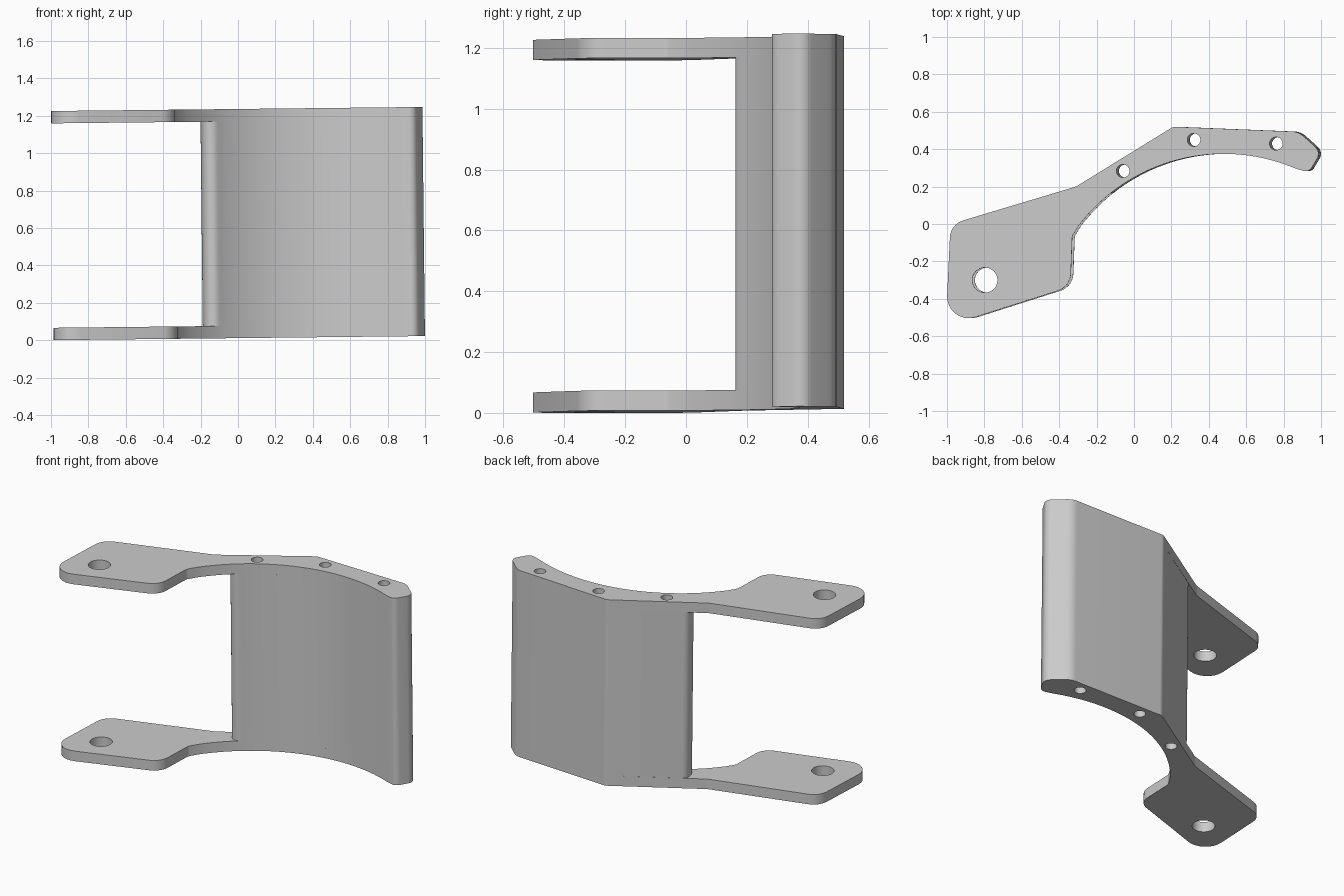
import bpy
from math import sin, cos, tan, pi
from mathutils import Vector

cube = bpy.data.objects.get("Cube")
if cube:
    bpy.data.objects.remove(cube, do_unlink=True)

HEIGHT, PLATE, TILT = 1.225, 0.066, 0.011

grey = bpy.data.materials.new("light_grey")
grey.use_nodes = True
grey.diffuse_color = (0.6, 0.6, 0.6, 1)
grey.node_tree.nodes["Principled BSDF"].inputs["Base Color"].default_value = (0.6, 0.6, 0.6, 1)


def fillet(corners, steps=8):
    """Round each (x, y, radius) corner of a closed outline."""
    points = []
    for i, (x, y, r) in enumerate(corners):
        p = Vector((x, y))
        if r == 0:
            points.append(p)
            continue
        a = (Vector(corners[i - 1][:2]) - p).normalized()
        b = (Vector(corners[(i + 1) % len(corners)][:2]) - p).normalized()
        half = a.angle(b) / 2
        centre = p + (a + b).normalized() * (r / sin(half))
        start = p + a * (r / tan(half)) - centre
        end = p + b * (r / tan(half)) - centre
        sweep = start.angle(end)
        for k in range(steps + 1):
            t = k / steps
            offset = (start * sin((1 - t) * sweep) + end * sin(t * sweep)) / sin(sweep)
            points.append(centre + offset)
    return points


def circle(x, y, r, n=32):
    return [Vector((x + r * cos(2 * pi * k / n), y + r * sin(2 * pi * k / n))) for k in range(n)]


def concave_arc(a0, a1, n):
    """Hollow front edge, from left to right as angles off vertical."""
    angles = [a0 + (a1 - a0) * k / n for k in range(n + 1)]
    return [(0.48 + 0.975 * sin(a), -0.6 + 0.975 * cos(a), 0) for a in angles]


def extrude(name, loops, z0, z1):
    """Solid from an outline and its holes, between two heights."""
    curve = bpy.data.curves.new(name, "CURVE")
    curve.dimensions = "2D"
    curve.fill_mode = "BOTH"
    curve.extrude = (z1 - z0) / 2
    for loop in loops:
        spline = curve.splines.new("POLY")
        spline.points.add(len(loop) - 1)
        for point, co in zip(spline.points, loop):
            point.co = (co.x, co.y, 0, 1)
        spline.use_cyclic_u = True
    curve.materials.append(grey)
    obj = bpy.data.objects.new(name, curve)
    bpy.context.collection.objects.link(obj)
    bpy.ops.object.select_all(action="DESELECT")
    obj.select_set(True)
    bpy.context.view_layer.objects.active = obj
    bpy.ops.object.convert(target="MESH")
    obj = bpy.context.object
    bpy.ops.object.mode_set(mode="EDIT")
    bpy.ops.mesh.select_all(action="SELECT")
    bpy.ops.mesh.remove_doubles(threshold=0.0001)
    bpy.ops.mesh.normals_make_consistent(inside=False)
    bpy.ops.object.mode_set(mode="OBJECT")
    for v in obj.data.vertices:
        v.co.z += (z0 + z1) / 2
    bpy.ops.object.shade_smooth_by_angle(angle=0.5)
    # The whole bracket leans very slightly
    obj.rotation_euler.y = -TILT
    obj.location = (0.0134, 0, TILT)
    return obj


# Rounded right tip and back edge shared by plates and wall
tip_and_back = [(0.935, 0.275, 0.04), (1.0, 0.385, 0.05), (0.88, 0.493, 0.09), (0.21, 0.52, 0.05)]

# Plate outline: concave edge, tip, back, then the wide lug
plate_outline = fillet(
    concave_arc(-0.92, 0.4, 40) + tip_and_back
    + [(-0.31, 0.2, 0.1), (-0.981, -0.001, 0.1), (-1.007, -0.548, 0.115),
       (-0.34, -0.336, 0.1), (-0.33, -0.065, 0.04)])

# Wall outline: same curve, stopping at a rounded left end
wall_outline = fillet(
    concave_arc(-0.63, 0.4, 32) + tip_and_back + [(-0.21, 0.26, 0.05), (-0.17, 0.126, 0.05)])

bolt_holes = [circle(x, y, 0.035) for x, y in ((-0.059, 0.283), (0.32, 0.45), (0.76, 0.43))]
pivot_hole = circle(-0.797, -0.3, 0.067)

extrude("bottom_plate", [plate_outline, pivot_hole] + bolt_holes, 0, PLATE)
extrude("top_plate", [plate_outline, pivot_hole] + bolt_holes, HEIGHT - PLATE, HEIGHT)
extrude("curved_wall", [wall_outline] + bolt_holes, PLATE, HEIGHT - PLATE)
